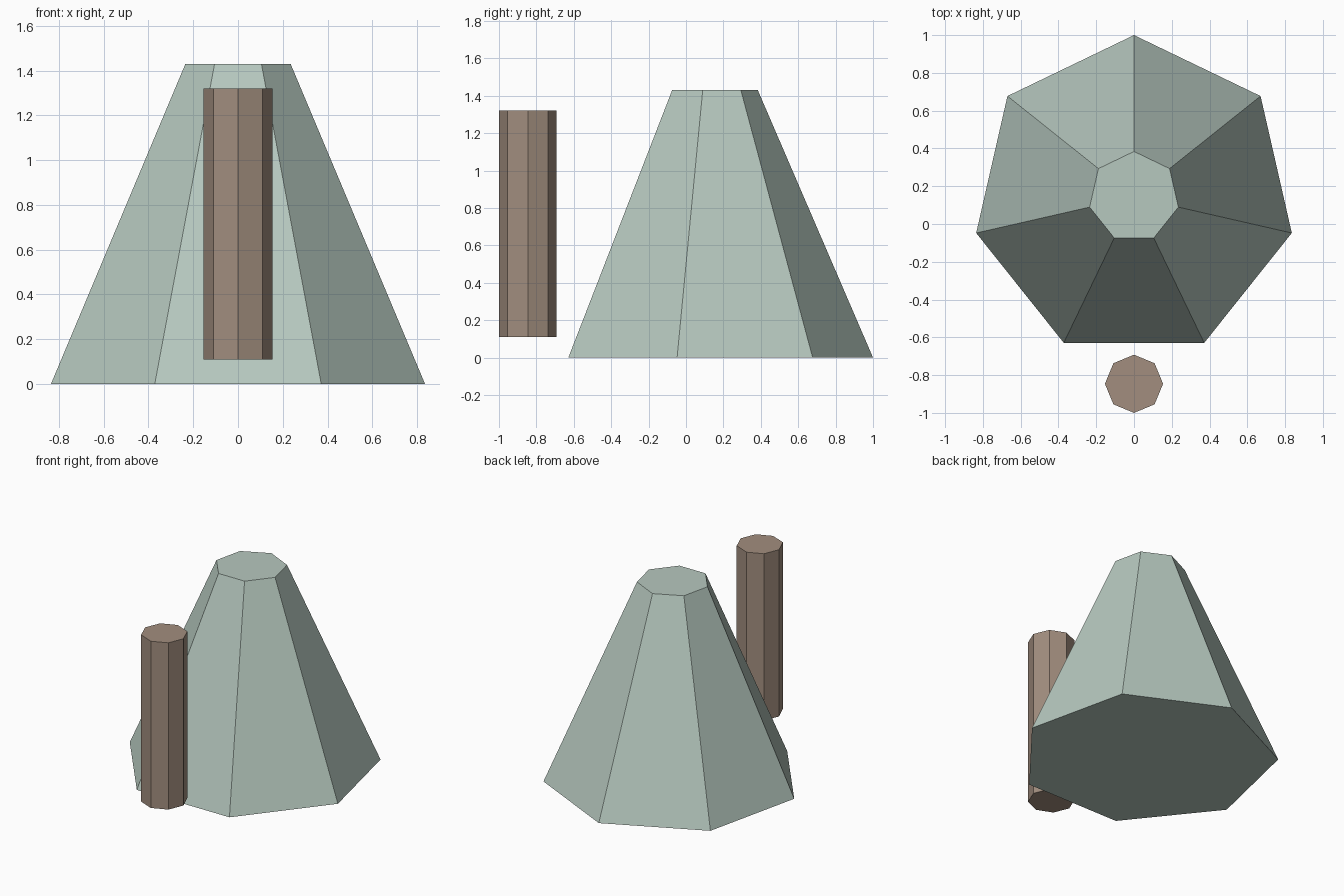
import bpy, bmesh
from math import sin, cos, tau

if "Cube" in bpy.data.objects:
    bpy.data.objects.remove(bpy.data.objects["Cube"])


def prism(name, sides, centre_y, r_bottom, r_top, z0, z1, colour):
    """Closed flat-sided frustum with one corner pointing to +y."""
    bm = bmesh.new()
    rings = []
    for r, z in ((r_bottom, z0), (r_top, z1)):
        rings.append([bm.verts.new((r * sin(-tau * i / sides),
                                    centre_y + r * cos(tau * i / sides), z))
                      for i in range(sides)])
    low, high = rings
    bm.faces.new(low[::-1])
    bm.faces.new(high)
    for i in range(sides):
        j = (i + 1) % sides
        bm.faces.new((low[i], low[j], high[j], high[i]))
    bmesh.ops.recalc_face_normals(bm, faces=bm.faces)
    mesh = bpy.data.meshes.new(name)
    bm.to_mesh(mesh)
    bm.free()
    mat = bpy.data.materials.new(name + "_colour")
    mat.diffuse_color = (*colour, 1)
    mat.use_nodes = True
    mat.node_tree.nodes["Principled BSDF"].inputs["Base Color"].default_value = mat.diffuse_color
    mesh.materials.append(mat)
    obj = bpy.data.objects.new(name, mesh)
    bpy.context.collection.objects.link(obj)
    return obj


# Seven-sided tapered body
prism("tapered_body", 7, 0.143, 0.857, 0.241, 0.0, 1.43, (0.47, 0.58, 0.52))

# Eight-sided post floating in front
prism("front_post", 8, -0.846, 0.154, 0.154, 0.11, 1.32, (0.36, 0.27, 0.21))
